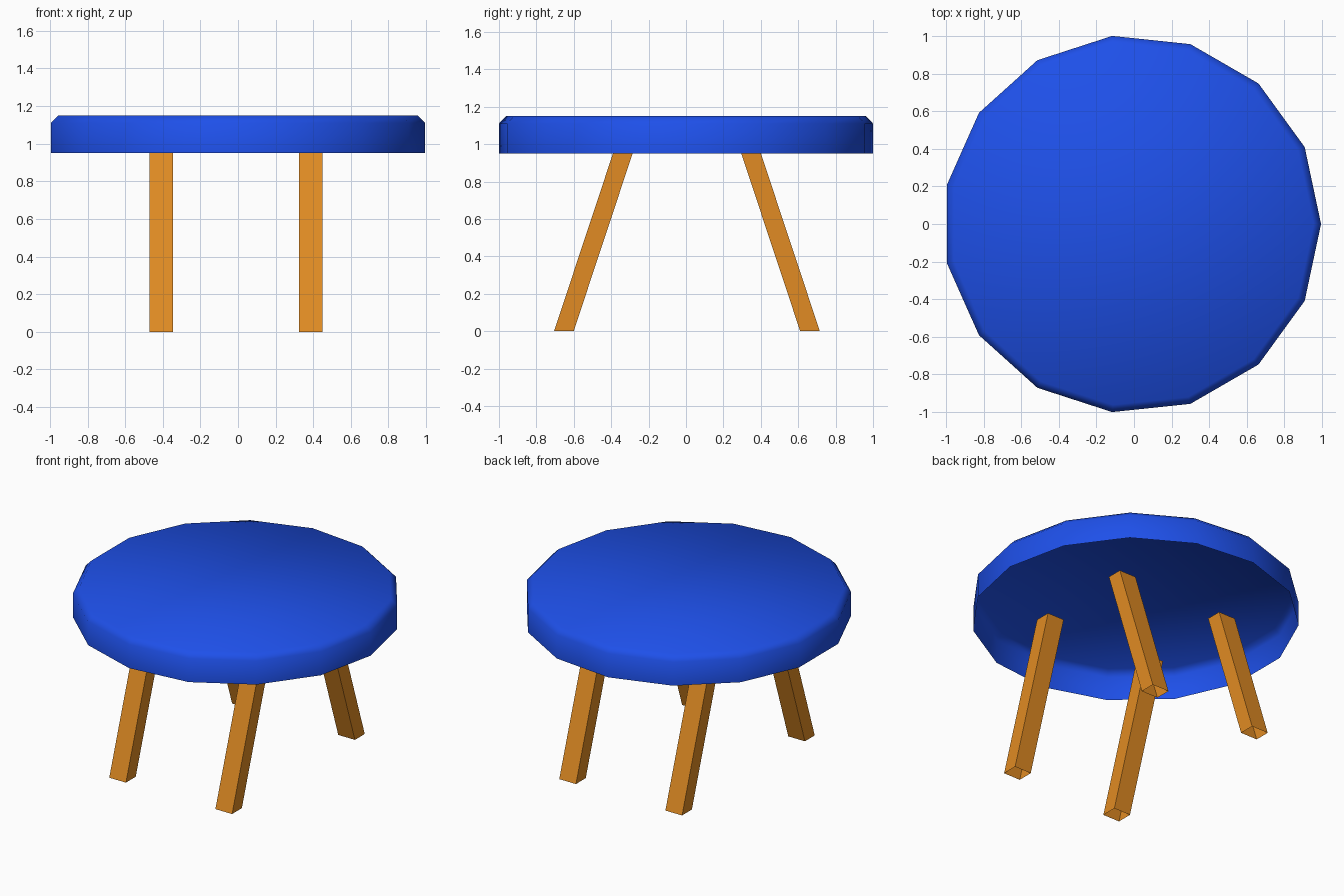
import bpy, bmesh
from math import cos, sin, tau

if "Cube" in bpy.data.objects:
    bpy.data.objects.remove(bpy.data.objects["Cube"])


def make_material(name, color):
    mat = bpy.data.materials.new(name)
    mat.diffuse_color = color
    mat.use_nodes = True
    mat.node_tree.nodes["Principled BSDF"].inputs["Base Color"].default_value = mat.diffuse_color
    return mat


def make_object(name, bm, mat, smooth):
    bmesh.ops.recalc_face_normals(bm, faces=bm.faces[:])
    for f in bm.faces:
        f.smooth = smooth
    mesh = bpy.data.meshes.new(name)
    bm.to_mesh(mesh)
    bm.free()
    mesh.materials.append(mat)
    obj = bpy.data.objects.new(name, mesh)
    bpy.context.collection.objects.link(obj)
    return obj


def loft(bm, rings):
    n = len(rings[0])
    for a, b in zip(rings, rings[1:]):
        for i in range(n):
            j = (i + 1) % n
            bm.faces.new((a[i], a[j], b[j], b[i]))


blue = make_material("blue", (0.013, 0.08, 0.82, 1))
wood = make_material("wood", (0.75, 0.26, 0.017, 1))
CX = -0.011   # the 15-sided top is offset so its bounds are centred

# Seat: 15-sided shell, chamfered at the top and open underneath
SIDES = 15
bm = bmesh.new()
rings = []
for r, z in ((1.0055, 0.95), (1.0055, 1.11), (0.967, 1.15)):
    rings.append([bm.verts.new((CX + r * cos(tau * i / SIDES),
                                r * sin(tau * i / SIDES), z))
                  for i in range(SIDES)])
loft(bm, rings)
bm.faces.new(rings[-1])
make_object("seat", bm, blue, True)
# outward-facing normals point up on the top face
seat = bpy.data.objects["seat"].data
if max(seat.polygons, key=lambda p: p.area).normal.z < 0:
    seat.flip_normals()

# Legs: open square tubes that splay towards the front and back
HX, HY = 0.0625, 0.0525
CORNERS = ((-1, -1), (1, -1), (1, 1), (-1, 1))
for end, sy in (("front", -1), ("back", 1)):
    for side, sx in (("left", -1), ("right", 1)):
        bm = bmesh.new()
        rings = []
        for y, z in ((0.658, 0.0), (0.343, 0.95)):
            rings.append([bm.verts.new((CX + sx * 0.398 + a * HX,
                                        0.005 + sy * y + b * HY, z))
                          for a, b in CORNERS])
        loft(bm, rings)
        make_object(f"{end}_{side}_leg", bm, wood, False)
